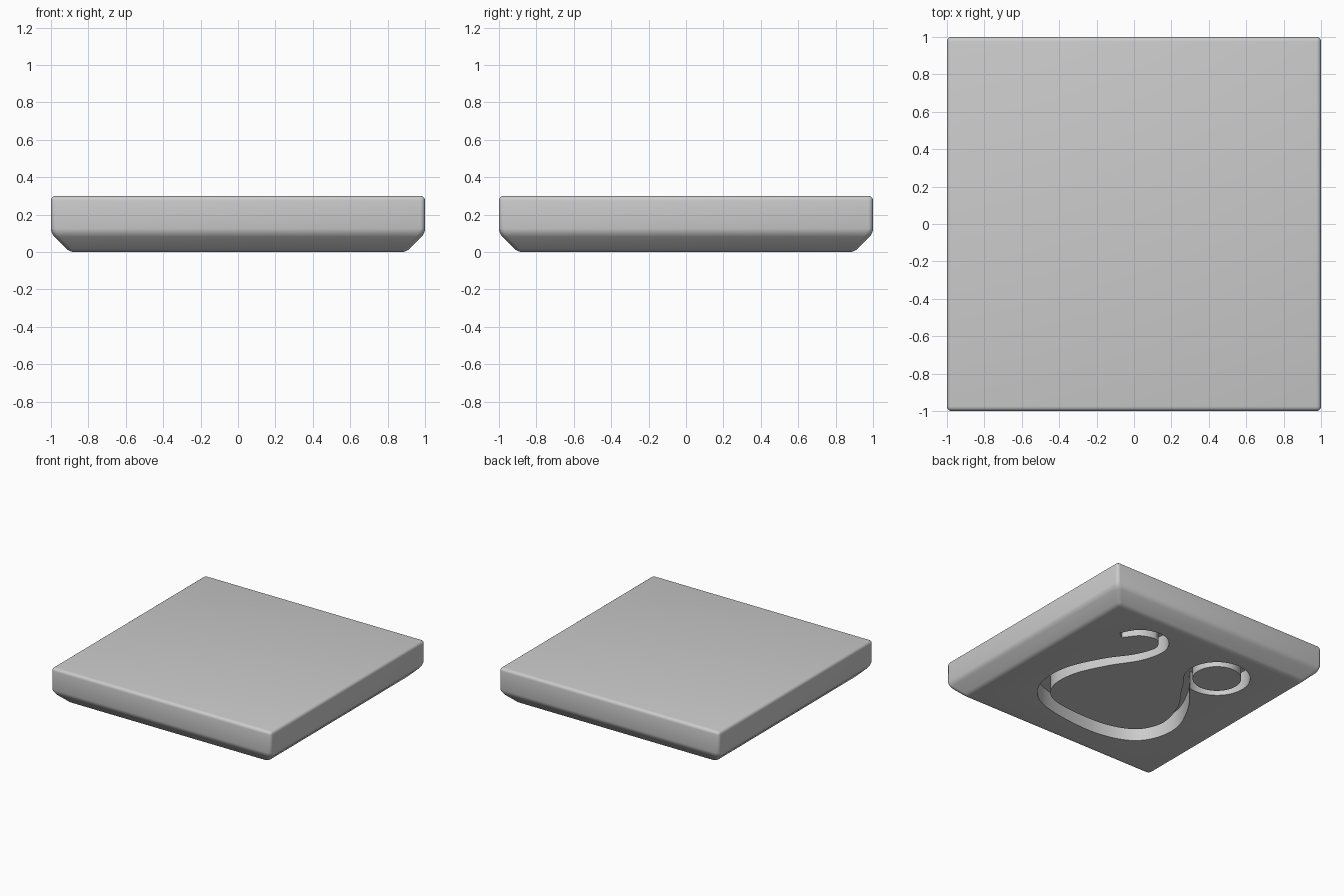
import bpy, bmesh
from math import cos, sin, pi, radians
from mathutils import Vector

if "Cube" in bpy.data.objects:
    bpy.data.objects.remove(bpy.data.objects["Cube"])

DEPTH = 0.15


def make_object(name, bm):
    bmesh.ops.recalc_face_normals(bm, faces=bm.faces)
    mesh = bpy.data.meshes.new(name)
    bm.to_mesh(mesh)
    bm.free()
    ob = bpy.data.objects.new(name, mesh)
    bpy.context.collection.objects.link(ob)
    return ob


def ribbon(name, left, right, depth, closed=False):
    """Solid band between two outlines, from below the base up to depth."""
    bm = bmesh.new()
    rows = [[bm.verts.new((p.x, p.y, z)) for p, z in
             ((l, -0.1), (r, -0.1), (r, depth), (l, depth))]
            for l, r in zip(left, right)]
    pairs = list(zip(rows, rows[1:]))
    if closed:
        pairs.append((rows[-1], rows[0]))
    else:
        bm.faces.new(rows[0])
        bm.faces.new(rows[-1][::-1])
    for a, b in pairs:
        for i in range(4):
            j = (i + 1) % 4
            bm.faces.new((a[i], a[j], b[j], b[i]))
    return make_object(name, bm)


def smooth_path(points, steps=8):
    """Catmull-Rom through the points (x, y, width)."""
    pts = [Vector(p) for p in points]
    pts = [2 * pts[0] - pts[1]] + pts + [2 * pts[-1] - pts[-2]]
    out = []
    for a, b, c, d in zip(pts, pts[1:], pts[2:], pts[3:]):
        for i in range(steps):
            t = i / steps
            out.append(0.5 * (2 * b + (c - a) * t + (2 * a - 5 * b + 4 * c - d) * t * t
                              + (3 * b - a - 3 * c + d) * t ** 3))
    return out + [pts[-2]]


# Plate: square slab with a chamfered underside and softened edges
bm = bmesh.new()
rings = [[bm.verts.new((sx * r, sy * r, z)) for sx, sy in ((-1, -1), (1, -1), (1, 1), (-1, 1))]
         for r, z in ((0.9, 0), (1, 0.1), (1, 0.3))]
bm.faces.new(rings[0][::-1])
bm.faces.new(rings[-1])
for lo, hi in zip(rings, rings[1:]):
    for i in range(4):
        j = (i + 1) % 4
        bm.faces.new((lo[i], lo[j], hi[j], hi[i]))
plate = make_object("plate", bm)
bevel = plate.modifiers.new("soft_edges", 'BEVEL')
bevel.width = 0.025
bevel.segments = 4
bevel.limit_method = 'ANGLE'
bevel.angle_limit = radians(30)

# Curved groove cutter with varying stroke width
path = smooth_path([
    (0.60, 0.56, 0.07), (0.50, 0.69, 0.09), (0.34, 0.72, 0.08), (0.235, 0.60, 0.08),
    (0.28, 0.40, 0.10), (0.43, 0.17, 0.11), (0.55, -0.10, 0.11), (0.55, -0.36, 0.10),
    (0.41, -0.54, 0.10), (0.13, -0.61, 0.12), (-0.22, -0.61, 0.15), (-0.47, -0.50, 0.17),
    (-0.555, -0.26, 0.13), (-0.465, 0.016, 0.08), (-0.32, 0.22, 0.06), (-0.21, 0.385, 0.05)])
left, right = [], []
for i, p in enumerate(path):
    t = (path[min(i + 1, len(path) - 1)] - path[max(i - 1, 0)]).xy.normalized()
    n = Vector((-t.y, t.x)) * p.z / 2
    left.append(p.xy + n)
    right.append(p.xy - n)
curve_cutter = ribbon("curve_groove_cutter", left, right, DEPTH)

# Ring groove cutter
dirs = [Vector((cos(a), sin(a))) for a in (2 * pi * i / 64 for i in range(64))]
centre = Vector((-0.376, 0.523))
ring_cutter = ribbon("ring_groove_cutter", [centre + d * 0.25 for d in dirs],
                     [centre + d * 0.183 for d in dirs], DEPTH + 0.001, closed=True)

# Cut the grooves into the underside
for cutter in (curve_cutter, ring_cutter):
    cutter.hide_render = True
    mod = plate.modifiers.new(cutter.name, 'BOOLEAN')
    mod.operation = 'DIFFERENCE'
    mod.solver = 'EXACT'
    mod.object = cutter

# Apply modifiers, shade and drop the cutters
bpy.ops.object.select_all(action='DESELECT')
plate.select_set(True)
bpy.context.view_layer.objects.active = plate
bpy.ops.object.convert(target='MESH')
bpy.ops.object.shade_smooth_by_angle(angle=radians(30))
for cutter in (curve_cutter, ring_cutter):
    bpy.data.objects.remove(cutter)
